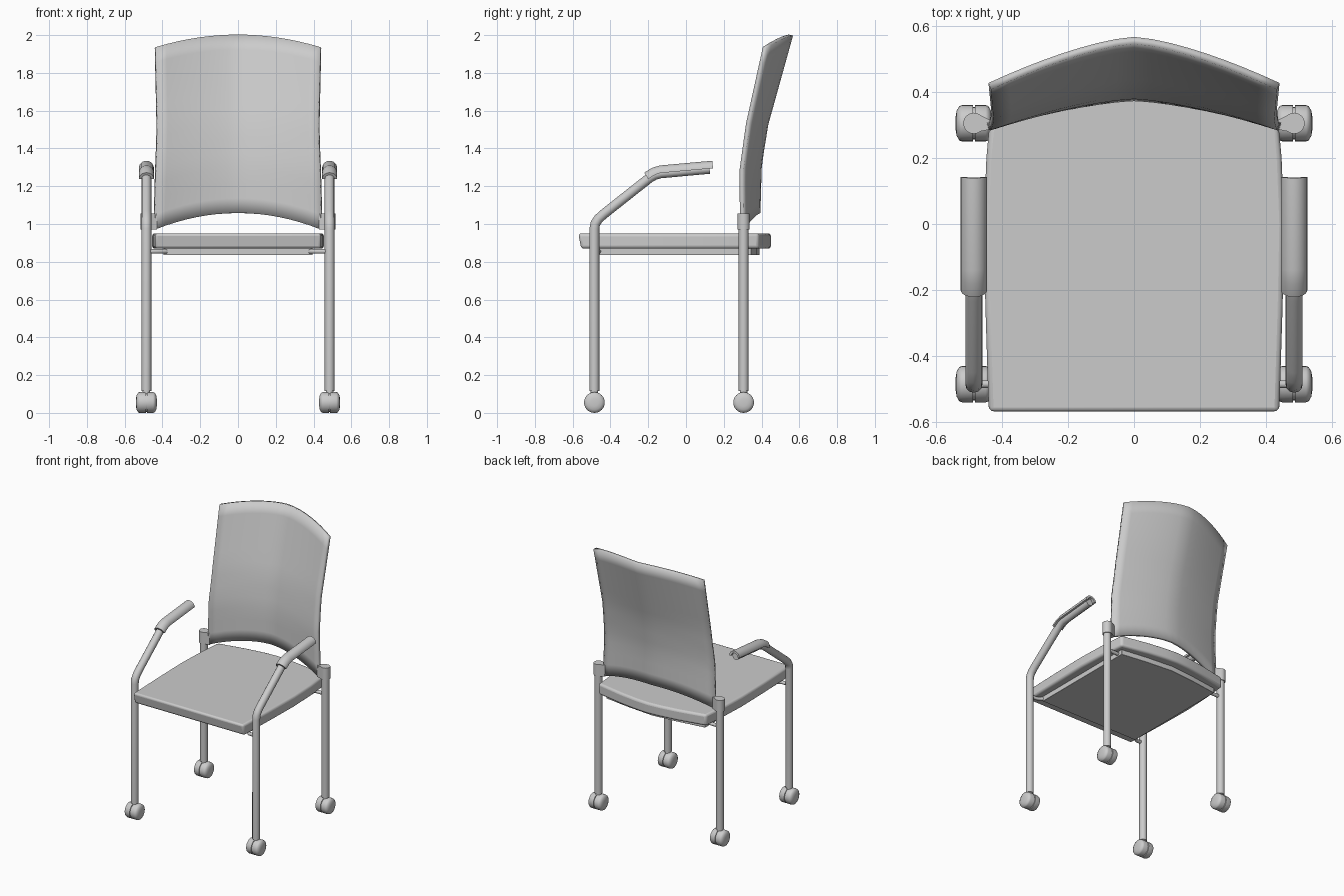
import bpy, bmesh, math
from mathutils import Vector

if "Cube" in bpy.data.objects:
    bpy.data.objects.remove(bpy.data.objects["Cube"])

LEG_X, FRONT_Y, REAR_Y = 0.485, -0.485, 0.305


def finish(obj, mirror=False, angle=35):
    bpy.ops.object.select_all(action='DESELECT')
    obj.select_set(True)
    bpy.context.view_layer.objects.active = obj
    if mirror:
        obj.modifiers.new("mirror", 'MIRROR').use_mirror_merge = False
        bpy.ops.object.modifier_apply(modifier="mirror")
    bpy.ops.object.shade_smooth_by_angle(angle=math.radians(angle))
    return obj


def mesh_object(name, verts, faces):
    me = bpy.data.meshes.new(name)
    me.from_pydata(verts, [], faces)
    bm = bmesh.new()
    bm.from_mesh(me)
    bmesh.ops.recalc_face_normals(bm, faces=bm.faces)
    bm.to_mesh(me)
    bm.free()
    obj = bpy.data.objects.new(name, me)
    bpy.context.collection.objects.link(obj)
    return obj


def loft(name, rings, mirror=False, angle=35):
    """Closed rings joined in order, with end caps."""
    n = len(rings[0])
    verts = [p for r in rings for p in r]
    faces = [(i * n + j, i * n + (j + 1) % n, (i + 1) * n + (j + 1) % n, (i + 1) * n + j)
             for i in range(len(rings) - 1) for j in range(n)]
    faces += [tuple(range(n)), tuple(range(len(verts) - n, len(verts)))]
    return finish(mesh_object(name, verts, faces), mirror, angle)


def tube(name, pts, radius, mirror=True):
    cu = bpy.data.curves.new(name, 'CURVE')
    cu.dimensions = '3D'
    cu.bevel_depth = radius
    cu.bevel_resolution = 4
    cu.use_fill_caps = True
    sp = cu.splines.new('POLY')
    sp.points.add(len(pts) - 1)
    for p, co in zip(sp.points, pts):
        p.co = (*co, 1)
    obj = bpy.data.objects.new(name, cu)
    bpy.context.collection.objects.link(obj)
    bpy.ops.object.select_all(action='DESELECT')
    obj.select_set(True)
    bpy.context.view_layer.objects.active = obj
    bpy.ops.object.convert(target='MESH')
    return finish(bpy.context.view_layer.objects.active, mirror, 50)


def slab(name, half, z0, z1, bevel, slope=0.0):
    """Plate from the right half of its outline, front centre to back centre."""
    outline = half + [(-x, y) for x, y in reversed(half) if x > 0]
    bottom = [(x, y + (slope if y < -0.4 else 0), z0) for x, y in outline]
    obj = loft(name, [bottom, [(x, y, z1) for x, y in outline]])
    b = obj.modifiers.new("bevel", 'BEVEL')
    b.width, b.segments, b.limit_method = bevel, 3, 'ANGLE'
    return obj


def lerp_keys(keys, v):
    for (a, fa), (b, fb) in zip(keys, keys[1:]):
        if v <= b:
            return fa + (fb - fa) * (v - a) / (b - a)
    return keys[-1][1]


# Seat cushion, with bowed rear edge
slab("seat", [(0.44, -0.57), (0.45, -0.25), (0.455, 0.0), (0.447, 0.2), (0.43, 0.385),
              (0.23, 0.425), (0.1, 0.443), (0.0, 0.45)], 0.87, 0.95, 0.015, 0.015)

# Plate under the seat
slab("seat_plate", [(0.395, -0.46), (0.395, 0.345), (0.2, 0.372), (0.0, 0.39)],
     0.835, 0.872, 0.003)

# Curved backrest shell
CENTRE = [(0, 0.383), (0.27, 0.39), (0.5, 0.425), (1, 0.556)]
EDGE = [(0, 0.297), (0.32, 0.293), (0.58, 0.328), (1, 0.417)]
WIDTH = [(0, 0.445), (0.3, 0.437), (0.55, 0.428), (1, 0.437)]
NU, NV = 17, 13
verts = []
for j in range(NV):
    v = j / (NV - 1)
    for i in range(NU):
        u = 2 * i / (NU - 1) - 1
        low, high = 1.058 - 0.088 * u * u, 2.0 - 0.065 * u * u
        t = abs(u) ** 1.45
        y = lerp_keys(CENTRE, v) * (1 - t) + lerp_keys(EDGE, v) * t
        verts.append((u * lerp_keys(WIDTH, v), y, low + (high - low) * v))
faces = [(j * NU + i, j * NU + i + 1, (j + 1) * NU + i + 1, (j + 1) * NU + i)
         for j in range(NV - 1) for i in range(NU - 1)]
back = finish(mesh_object("backrest", verts, faces))
sol = back.modifiers.new("thickness", 'SOLIDIFY')
sol.thickness, sol.offset = 0.022, 0

# Front legs that bend back into the arms
tube("front_leg_and_arm", [(LEG_X, y, z) for y, z in [
    (FRONT_Y, 0.115), (FRONT_Y, 0.975), (-0.48, 1.003), (-0.463, 1.028), (-0.435, 1.053),
    (-0.22, 1.223), (-0.19, 1.246), (-0.165, 1.26), (-0.135, 1.268), (0.125, 1.292)]], 0.026)

# Rear legs and the sockets that hold the backrest
tube("rear_leg", [(LEG_X, REAR_Y, 0.115), (LEG_X, REAR_Y, 1.0)], 0.026)
socket = [(LEG_X + 0.032 * math.cos(a), REAR_Y + 0.032 * math.sin(a))
          for a in [math.radians(-130 + 20 * k) for k in range(14)]]
socket += [(0.43, 0.312), (0.43, 0.288)]
loft("backrest_socket", [[(x, y, z) for x, y in socket] for z in (0.97, 1.055)], True)

# Half-shell arm pads
path = [Vector((0, -0.2, 1.238)), Vector((0, -0.165, 1.26)),
        Vector((0, -0.135, 1.27)), Vector((0, 0.143, 1.295))]
angles = [math.pi * k / 12 for k in range(13)]
section = [(0.04 * math.cos(a), 0.04 * math.sin(a)) for a in angles]
section += [(0.025 * math.cos(a), 0.025 * math.sin(a)) for a in reversed(angles)]
rings = []
for k, p in enumerate(path):
    d = (path[min(k + 1, 3)] - path[max(k - 1, 0)]).normalized()
    up = Vector((0, -d.z, d.y))
    rings.append([tuple(p + up * h + Vector((LEG_X + s, 0, 0))) for s, h in section])
loft("arm_pad", rings, True)

# Casters, stems and seat crossbars at each leg
WHEEL = [(-0.055, 0.02), (-0.052, 0.038), (-0.044, 0.052), (-0.036, 0.055), (-0.003, 0.055),
         (-0.003, 0.049), (0.003, 0.049), (0.003, 0.055), (0.036, 0.055), (0.044, 0.052),
         (0.052, 0.038), (0.055, 0.02)]
for side, y in (("front", FRONT_Y), ("rear", REAR_Y)):
    loft(side + "_caster", [[(LEG_X + x, y + r * math.cos(math.tau * k / 24),
                              0.055 + r * math.sin(math.tau * k / 24)) for k in range(24)]
                            for x, r in WHEEL], True, 40)
    tube(side + "_caster_stem", [(LEG_X, y, 0.09), (LEG_X, y, 0.12)], 0.02)
    tube(side + "_crossbar", [(LEG_X, y, 0.855), (0.43, y, 0.855),
                              (0.38, y + (0.03 if y < 0 else 0), 0.855)], 0.012)
